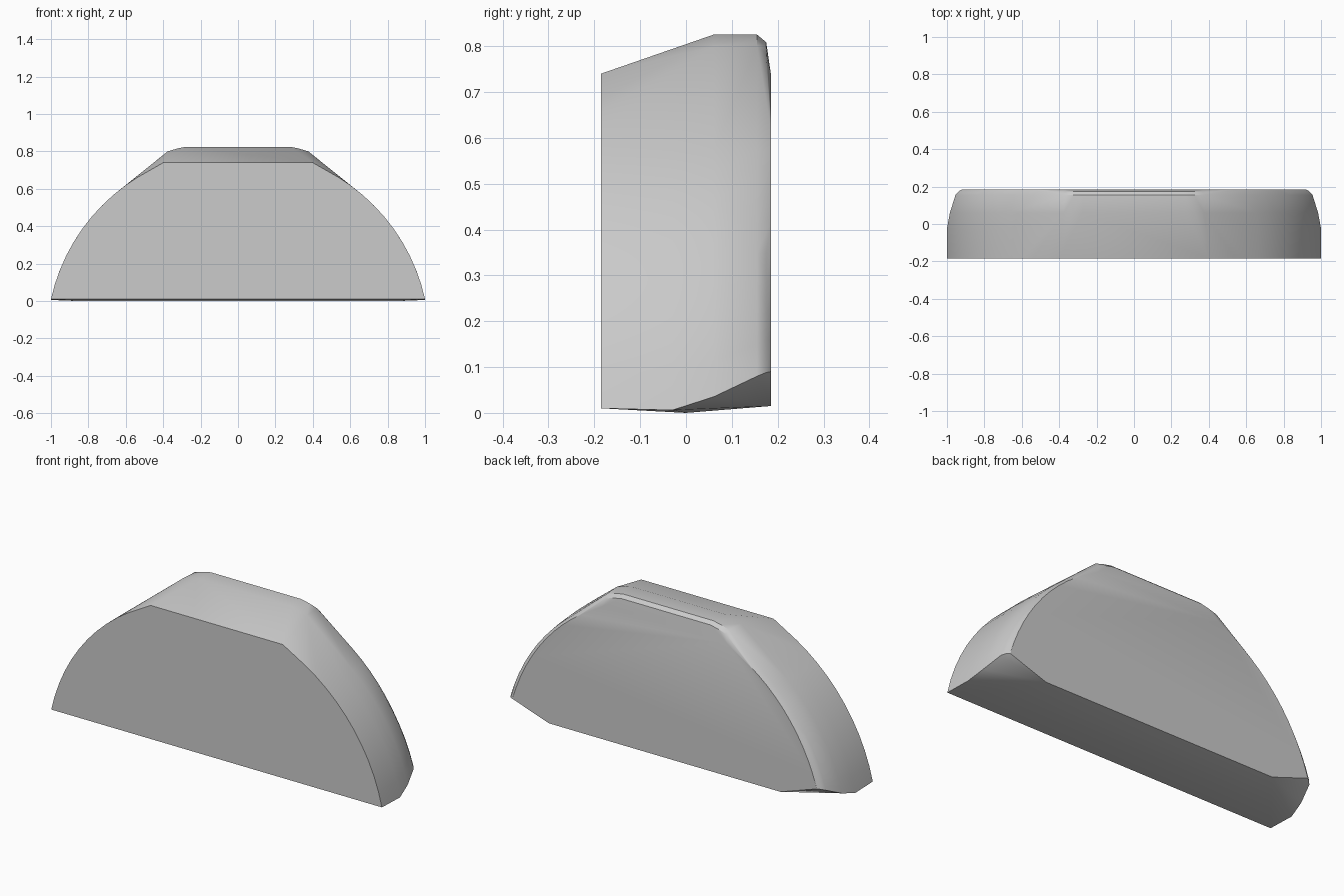
import bpy, bmesh, math

if "Cube" in bpy.data.objects:
    bpy.data.objects.remove(bpy.data.objects["Cube"], do_unlink=True)

RADIUS, CENTRE_Z = 1.024, -0.21   # circle of the curved edge


def section(y, shoulders, width=1.0, height=1.0, low=0.01, steps=9):
    """Half-disc outline in the plane y: arc up each flank, then the shoulders."""
    start = math.asin((low - CENTRE_Z) / RADIUS)
    end = math.acos(0.6 / RADIUS)
    arc = []
    for i in range(steps + 1):
        a = start + (end - start) * i / steps
        arc.append((RADIUS * math.cos(a), CENTRE_Z + RADIUS * math.sin(a)))
    return [(side * x * width, y, z * height)
            for x, z in arc + shoulders for side in (-1, 1)]


low_top = [(0.54, 0.66), (0.47, 0.70), (0.40, 0.74)]
high_top = [(0.38, 0.80), (0.33, 0.815), (0.28, 0.825)]

# Sections from the flat front to the worn back rim
points = section(-0.185, low_top)
points += section(-0.03, low_top, low=0.006)
points += section(0.06, high_top, 0.99, low=0.035)
points += section(0.155, high_top, 0.972, low=0.08)
points += section(0.175, high_top, 0.957, 0.98, low=0.09)
points += section(0.185, low_top, 0.94, low=0.09)

# Underside: shallow ridge and the chipped back corners
for side in (-1, 1):
    points += [(side * 0.85, 0.0, 0.0), (side * 0.70, 0.185, 0.015)]

# Stone slab skinned over the sections
bm = bmesh.new()
for p in points:
    bm.verts.new(p)
hull = bmesh.ops.convex_hull(bm, input=bm.verts)
loose = {g for g in hull["geom_interior"] + hull["geom_unused"]
         if isinstance(g, bmesh.types.BMVert)}
bmesh.ops.delete(bm, geom=list(loose), context='VERTS')
bmesh.ops.dissolve_limit(bm, angle_limit=math.radians(0.5),
                         verts=bm.verts, edges=bm.edges)
bmesh.ops.recalc_face_normals(bm, faces=bm.faces)
mesh = bpy.data.meshes.new("stone_slab")
bm.to_mesh(mesh)
bm.free()

slab = bpy.data.objects.new("stone_slab", mesh)
bpy.context.collection.objects.link(slab)

# Plain grey stone
stone = bpy.data.materials.new("grey_stone")
stone.use_nodes = True
colour = (0.6, 0.6, 0.6, 1)
stone.diffuse_color = colour
stone.node_tree.nodes["Principled BSDF"].inputs["Base Color"].default_value = colour
mesh.materials.append(stone)

bpy.ops.object.select_all(action='DESELECT')
slab.select_set(True)
bpy.context.view_layer.objects.active = slab
bpy.ops.object.shade_smooth_by_angle(angle=math.radians(28))
